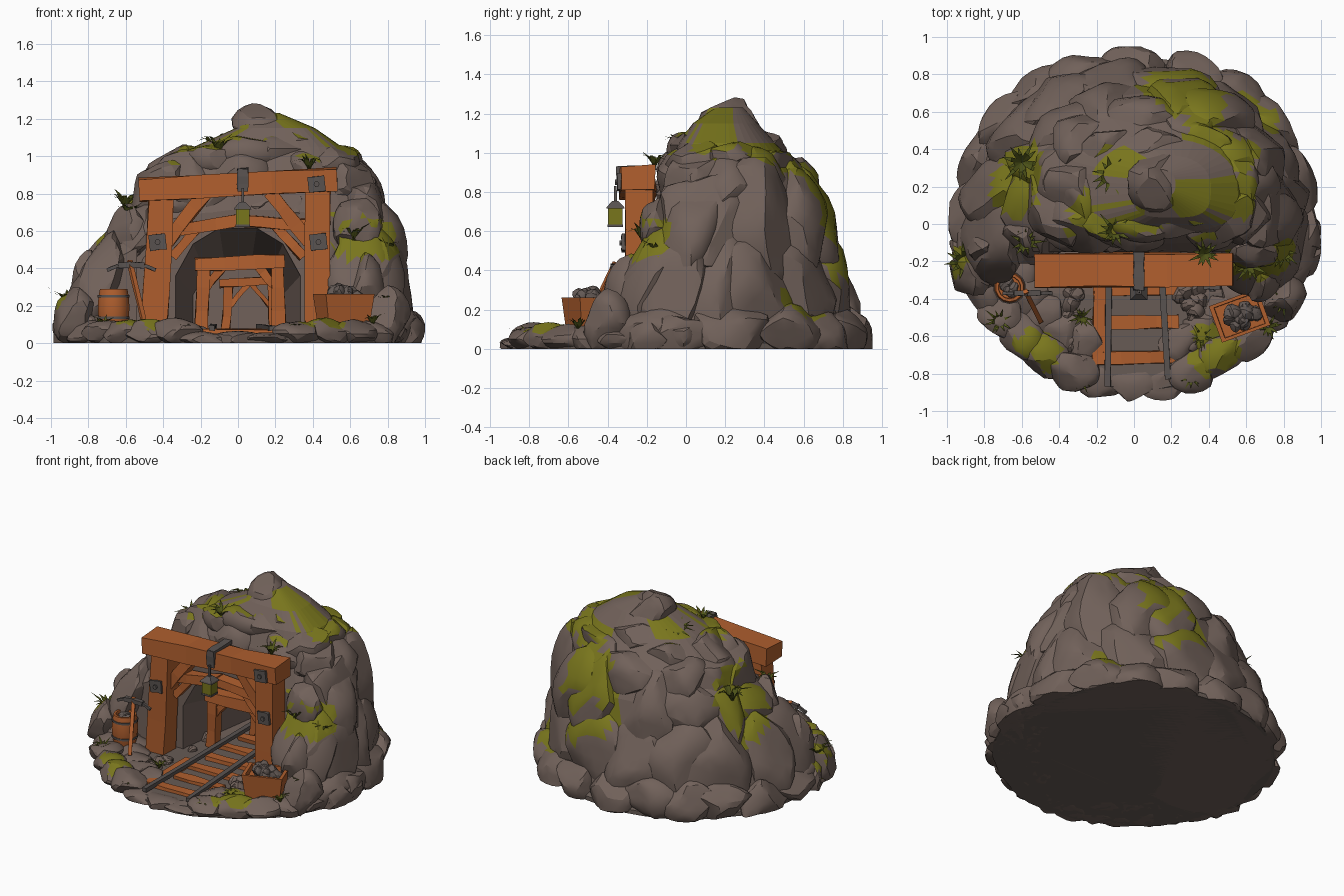
import bpy, bmesh, math, random
from mathutils import Vector, Matrix, noise

if "Cube" in bpy.data.objects:
    bpy.data.objects.remove(bpy.data.objects["Cube"])

random.seed(7)
U = random.uniform


def material(name, rgb):
    m = bpy.data.materials.new(name)
    m.diffuse_color = (*rgb, 1)
    m.use_nodes = True
    m.node_tree.nodes["Principled BSDF"].inputs["Base Color"].default_value = m.diffuse_color
    return m


ROCK = material("brown_rock", (0.165, 0.12, 0.102))
GROUND = material("packed_earth", (0.135, 0.104, 0.09))
MOSS = material("moss", (0.19, 0.18, 0.012))
GRASS = material("grass", (0.08, 0.092, 0.01))
WOOD = material("orange_wood", (0.43, 0.113, 0.027))
IRON = material("dark_iron", (0.1, 0.086, 0.081))
ORE = material("grey_ore", (0.125, 0.1, 0.09))

# Moss patches: x, y, z, radius, height weight, least upward normal
PATCHES = [(-.65, .24, .72, .2, .7, .15), (-.12, .33, 1.02, .12, .7, .3), (-.2, .05, .98, .15, .8, .4),
           (.02, .06, 1.04, .14, .8, .4), (.3, .1, 1.13, .15, 1, .35), (.52, .15, 1.01, .14, 1.1, .25),
           (.52, .36, .99, .14, 1.1, .25), (.4, .5, .95, .12, 1.1, .25), (.27, .73, .66, .25, .7, .12),
           (.68, -.16, .55, .19, 1.5, .12), (.66, .62, .25, .15, 1.5, .12), (.38, -.1, .95, .09, 1, .3),
           (-.53, -.69, .1, .13, .7, .75), (.43, -.68, .1, .14, .7, .75), (-.92, -.2, .2, .09, .7, .3)]


def finish(bm, name, mats, smooth=0, mossy=False):
    bmesh.ops.recalc_face_normals(bm, faces=bm.faces)
    me = bpy.data.meshes.new(name)
    bm.to_mesh(me)
    bm.free()
    ob = bpy.data.objects.new(name, me)
    bpy.context.collection.objects.link(ob)
    for m in mats:
        me.materials.append(m)
    if mossy:
        paint_moss(ob)
    if smooth:
        activate(ob)
        bpy.ops.object.shade_smooth_by_angle(angle=math.radians(smooth))
    return ob


def activate(ob):
    bpy.ops.object.select_all(action='DESELECT')
    ob.select_set(True)
    bpy.context.view_layer.objects.active = ob


def paint_moss(ob):
    for f in ob.data.polygons:
        c = f.center
        ragged = 0.05 * noise.noise(c * 14)
        for x, y, z, r, k, up in PATCHES:
            d = math.sqrt((c.x - x) ** 2 + (c.y - y) ** 2 + (k * (c.z - z)) ** 2)
            if f.normal.z > up and d < r + ragged and not (c.z > .9 and f.normal.y < -.6):
                f.material_index = 1


def loft(name, rings, mats, smooth=0):
    bm = bmesh.new()
    vs = [[bm.verts.new(p) for p in ring] for ring in rings]
    n = len(vs[0])
    for a, b in zip(vs, vs[1:]):
        for i in range(n):
            bm.faces.new((a[i], a[(i + 1) % n], b[(i + 1) % n], b[i]))
    bm.faces.new(vs[0])
    bm.faces.new(vs[-1])
    return finish(bm, name, mats, smooth)


def beam(name, a, b, w, h, mat=WOOD, jit=0.005):
    a, b = Vector(a), Vector(b)
    d = (b - a).normalized()
    up = Vector((0, 1, 0)) if abs(d.z) > 0.9 else Vector((0, 0, 1))
    side = d.cross(up).normalized()
    up = side.cross(d)
    rings = []
    for t in (0, .33, .67, 1):
        rings.append([a.lerp(b, t) + side * (sx * w / 2 + U(-jit, jit)) + up * (sy * h / 2 + U(-jit, jit))
                      for sx, sy in ((-1, -1), (1, -1), (1, 1), (-1, 1))])
    return loft(name, rings, [mat])


def box_rings(x0, x1, y0, y1, z0, z1):
    return [[(x0, y0, z), (x1, y0, z), (x1, y1, z), (x0, y1, z)] for z in (z0, z1)]


def rock(bm, c, scale, basis=None, detail=3, cuts=13):
    # Ball chiselled flat by random planes
    vs = bmesh.ops.create_icosphere(bm, subdivisions=detail, radius=1)['verts']
    planes = [(Vector((U(-1, 1), U(-1, 1), U(-1, 1))).normalized(), U(.66, .84)) for _ in range(cuts)]
    basis = basis or Matrix.Rotation(U(0, 6.28), 3, 'Z')
    for v in vs:
        for n, d in planes:
            over = v.co.dot(n) - d
            if over > 0:
                v.co -= n * over
        p = Vector(c) + basis @ Vector([v.co[i] * scale[i] * 1.12 for i in range(3)])
        v.co = (max(-1, min(1, p.x)), max(-.95, min(.95, p.y)), max(0, p.z))


# Mountain envelope: z, centre x, half width, centre y, reach back, reach front
LEVELS = [(0, 0, .99, 0, .95, .42), (.4, .02, .87, .05, .79, .42), (.7, .11, .72, .15, .6, .33),
          (.9, .1, .6, .2, .43, .33), (1.05, .16, .43, .2, .28, .26), (1.15, .2, .23, .2, .18, .18),
          (1.23, .13, .1, .22, .08, .08)]


def surf(t, z, k=1.0):
    for a, b in zip(LEVELS, LEVELS[1:]):
        if z <= b[0]:
            break
    f = (z - a[0]) / (b[0] - a[0])
    _, cx, rx, cy, rb, rf = [p + (q - p) * f for p, q in zip(a, b)]
    c, s = math.cos(t), math.sin(t)
    e = 2 / 2.1 if s >= 0 else 2 / 3.4
    x = math.copysign(abs(c) ** e, c) * rx * k
    y = math.copysign(abs(s) ** e, s) * (rb if s >= 0 else rf) * k
    return Vector((cx + x, cy + y, z))


# Mountain core with the tunnel and the porch cut out
TAU = math.tau
core = loft("mountain_core", [[surf(TAU * (i + .5) / 40, lv[0], .92) for i in range(40)] for lv in LEVELS],
            [ROCK, MOSS])


def arch(y, w, h):
    return [(x * w, y, .05 + z * h) for x, z in
            ((-1, 0), (-1, .55), (-.72, .85), (-.3, 1), (.3, 1), (.72, .85), (1, .55), (1, 0))]


cutters = [loft("tunnel_cutter", [arch(-.7, .37, .62), arch(-.1, .33, .56), arch(.5, .24, .38)], []),
           loft("porch_cutter", box_rings(-.54, .54, -1.2, -.15, .05, 1.5), []),
           loft("ledge_cutter", box_rings(-.8, -.5, -1.2, -.21, .05, .6), [])]
for cut in cutters:
    activate(core)
    mod = core.modifiers.new("cut", 'BOOLEAN')
    mod.operation, mod.solver, mod.object = 'DIFFERENCE', 'EXACT', cut
    bpy.ops.object.modifier_apply(modifier=mod.name)
    bpy.data.objects.remove(cut)

# Boulders in rows over the mountain: z, count, half width, half height, depth, inset
bm = bmesh.new()
for z, count, w, h, d, inset in ((.1, 20, .18, .15, .11, .75), (.37, 15, .22, .32, .13, .95),
                                 (.67, 13, .21, .29, .13, .95), (.91, 11, .19, .18, .12, .85),
                                 (1.03, 8, .16, .11, .1, .8)):
    for i in range(count):
        t = TAU * (i + U(-.25, .25)) / count
        zz = z + U(-.04, .04)
        p = surf(t, zz)
        if p.y < -.05 and abs(p.x) < .68 and z < .8 or p.y < -.2 and p.x < 0 and p.x > -.87 and z < .5:
            continue
        tangent = (surf(t + .05, zz) - surf(t - .05, zz)).normalized()
        slope = surf(t, zz + .05) - surf(t, max(0, zz - .05))
        n = tangent.cross(slope).normalized()
        basis = Matrix((tangent, n.cross(tangent), n)).transposed()
        rock(bm, p - n * d * inset, (w * U(.9, 1.15), h * U(.85, 1.1), d), basis)
rock(bm, (.12, .23, 1.11), (.16, .16, .165))
rock(bm, (.3, .17, 1.06), (.16, .2, .12))
rock(bm, (.18, .06, 1.0), (.2, .13, .13))
rock(bm, (-.3, .2, .92), (.17, .17, .13))
finish(bm, "mountain_boulders", [ROCK, MOSS], 24, True)

# Stones round the tunnel mouth
bm = bmesh.new()
for s in (-1, 1):
    for x, y, z, w, h in ((.46, -.06, .2, .11, .16), (.46, -.05, .46, .11, .15), (.3, -.04, .73, .16, .1),
                          (.57, -.06, .56, .12, .17), (.66, -.1, .34, .13, .2), (.1, -.04, .76, .13, .09)):
        rock(bm, (s * x, y, z), (w, .11, h), Matrix.Identity(3))
rock(bm, (-.87, -.27, .14), (.12, .13, .15))
rock(bm, (-.78, -.12, .28), (.12, .12, .2))
rock(bm, (.8, -.4, .13), (.11, .12, .16))
rock(bm, (.68, -.28, .24), (.13, .1, .22))
rock(bm, (.64, -.14, .62), (.12, .12, .16))
finish(bm, "mouth_stones", [ROCK, MOSS], 24, True)
paint_moss(core)

# Floor slab and low stones along the front rim
rim = [(.95 * math.cos(TAU * i / 44) * U(.97, 1), .92 * math.sin(TAU * i / 44) * U(.97, 1)) for i in range(44)]
loft("floor_slab", [[(x * k, y * k, z) for x, y in rim] for z, k in ((0, 1), (.03, 1), (.05, .97))], [GROUND])
bm = bmesh.new()
for i in range(15):
    t = math.radians(192 + i * 11.1)
    x, y = .87 * math.cos(t), .84 * math.sin(t)
    low = abs(x) < .24
    yaw = Matrix.Rotation(t + math.pi / 2, 3, 'Z')
    rock(bm, (x, y, .02 if low else .05), (.14, .11, .04 if low else U(.065, .085)), yaw)
    if abs(x) > .3:
        rock(bm, (x * .8, y * .8, .04), (.13, .11, U(.05, .07)), yaw)
finish(bm, "rim_stones", [ROCK, MOSS], 24, True)

# Rubble beside the track and in the tunnel
bm = bmesh.new()
for i in range(44):
    s = random.choice((-1, 1))
    r = U(.018, .05)
    rock(bm, (s * U(.25, .36), U(-.75, .3) if i % 3 else U(-.5, -.3), .05), (r, r, r), detail=2, cuts=6)
finish(bm, "rubble", [ROCK], 24)

# Entrance frame
beam("left_post", (-.45, -.24, .04), (-.41, -.24, .79), .135, .14)
beam("right_post", (.42, -.24, .04), (.43, -.24, .82), .135, .14)
beam("lintel", (-.53, -.245, .82), (.53, -.245, .875), .18, .12, jit=.008)
beam("cross_tie_left", (-.36, -.21, .60), (0, -.21, .655), .08, .06)
beam("cross_tie_right", (0, -.21, .655), (.37, -.21, .63), .08, .06)
for s in (-1, 1):
    beam("brace", (s * .38, -.22, .54), (s * .17, -.22, .81), .08, .07)
    beam("lower_brace", (s * .35, -.2, .46), (s * .2, -.2, .63), .06, .05)
for x, y, z in ((.42, -.342, .85), (-.43, -.32, .54), (.43, -.32, .54)):
    beam("iron_plate", (x - .045, y, z - .005), (x + .045, y, z + .005), .016, .085, IRON, .003)
    loft("bolt", [[(x + .016 * math.cos(a), yy, z + .016 * math.sin(a)) for a in (i * TAU / 6 for i in range(6))]
                  for yy in (y - .02, y)], [IRON])
beam("strap_front", (.025, -.345, .81), (.025, -.345, .93), .055, .02, IRON)
beam("strap_top", (.025, -.35, .925), (.025, -.15, .925), .055, .02, IRON)

# Frames inside the tunnel
for y, x0, x1, z, w in ((0, -.2, .22, .42, .07), (.28, -.07, .19, .32, .045)):
    for x, lean in ((x0, .02), (x1, -.01)):
        beam("tunnel_post", (x, y, .05), (x + lean, y, z), w, w)
    beam("tunnel_lintel", (x0 - .03, y - .01, z), (x1 + .03, y - .01, z + .02), w * 1.2, w)
    beam("tunnel_brace", (x0 + .03, y, z - .12), (x0 + .13, y, z), w * .7, w * .6)
    beam("tunnel_brace", (x1 - .02, y, z - .12), (x1 - .12, y, z), w * .7, w * .6)

# Track
for i, y in enumerate((-.72, -.53, -.35, -.17, .02, .2)):
    beam("sleeper", (-.22 + .1 * (i % 2), y, .06), (.24, y + .01, .06), .07, .03)
beam("loose_plank", (-.19, -.72, .06), (-.17, -.3, .07), .075, .025)
beam("left_rail", (-.14, -.87, .08), (-.13, .4, .09), .032, .026, IRON, .002)
beam("right_rail", (.18, -.83, .08), (.11, .4, .09), .032, .026, IRON, .002)


def disc(x, y, z, r, n):
    return [(x + r * math.cos(TAU * (i + .5) / n), y + r * math.sin(TAU * (i + .5) / n), z) for i in range(n)]


# Lantern
lx, ly = .025, -.36
loft("lantern_glass", [disc(lx, ly, z, .052, 4) for z in (.635, .715)], [MOSS])
loft("lantern_roof", [disc(lx, ly, z, r, 4) for z, r in ((.715, .066), (.725, .062), (.755, .02))], [IRON])
loft("lantern_base", [disc(lx, ly, z, .056, 4) for z in (.622, .635)], [IRON])
beam("lantern_hook", (lx, ly, .75), (lx, ly, .83), .014, .014, IRON, .001)

# Barrel with hoops and ore
bx, by = -.665, -.34
loft("barrel", [disc(bx, by, z, r, 14) for z, r in
                ((.07, .07), (.13, .083), (.19, .087), (.25, .083), (.29, .075), (.29, .06), (.265, .058))],
     [WOOD], 30)
for z in (.135, .25):
    loft("barrel_hoop", [disc(bx, by, z + dz, .0875, 14) for dz in (-.007, .007)], [IRON], 30)

# Pickaxe leaning by the post
beam("pick_handle", (-.5, -.52, .1), (-.58, -.36, .44), .024, .024, WOOD, .002)
for s in (-1, 1):
    beam("pick_head", (-.57, -.37, .42), (-.57 + s * .07, -.37, .415), .03, .03, IRON, .002)
    beam("pick_tip", (-.57 + s * .07, -.37, .415), (-.57 + s * .13, -.37, .39), .018, .018, IRON, .002)

# Crate of ore
rot = Matrix.Rotation(math.radians(20), 3, 'Z')
cc = Vector((.565, -.49, 0))
loft("ore_crate", [[cc + rot @ Vector((sx * w, sy * w * .75, z)) for sx, sy in ((-1, -1), (1, -1), (1, 1), (-1, 1))]
                   for z, w in ((.09, .115), (.262, .138), (.262, .115), (.225, .113))], [WOOD])
bm = bmesh.new()
for i in range(14):
    r = U(.03, .045)
    rock(bm, cc + rot @ Vector((U(-.08, .08), U(-.055, .055), U(.23, .285))), (r, r, r), detail=2, cuts=7)
for i in range(5):
    rock(bm, (bx + U(-.03, .03), by + U(-.03, .03), .265), (.028, .028, .02), detail=2, cuts=6)
finish(bm, "ore_lumps", [ORE], 24)

# Grass tufts: x, y, z, size
bm = bmesh.new()
for x, y, z, size in ((-.1, -.04, 1.02, .11), (.38, -.16, .93, .1), (-.6, .33, .72, .13), (-.91, -.2, .2, .12),
                      (-.12, .27, 1.02, .13), (-.28, -.84, .06, .07), (-.28, -.5, .06, .07), (.31, -.82, .06, .07),
                      (.72, -.55, .1, .08), (-.72, -.52, .08, .08), (.8, -.42, .2, .08), (.36, -.6, .06, .07),
                      (-.58, -.1, .68, .1), (.62, -.22, .55, .11), (.8, -.15, .48, .1)):
    for i in range(11):
        a = TAU * i / 11 + U(-.2, .2)
        out, lat = Vector((math.cos(a), math.sin(a), 0)), Vector((-math.sin(a), math.cos(a), 0))
        base, s, w = Vector((x, y, z)), size * U(.7, 1.1), size * .09
        mid = base + out * s * .45 + Vector((0, 0, s * .6))
        tip = base + out * s * U(.8, 1.1) + Vector((0, 0, s * U(.4, .9)))
        v = [bm.verts.new(p) for p in (base - lat * w, base + lat * w, mid + lat * w, mid - lat * w, tip)]
        bm.faces.new(v[:4])
        bm.faces.new((v[3], v[2], v[4]))
finish(bm, "grass_tufts", [GRASS])
